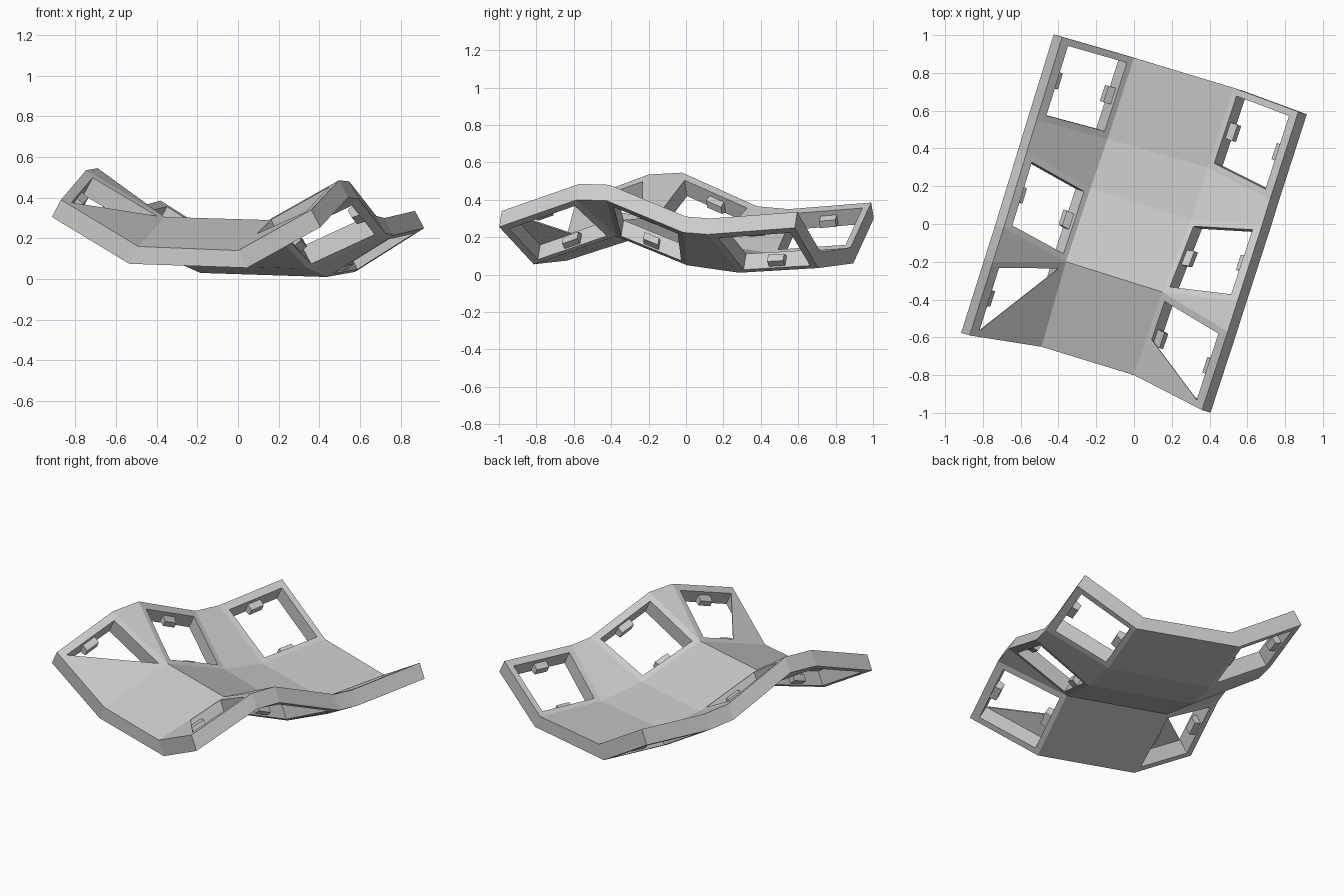
import bpy
import bmesh
from mathutils import Vector, Matrix

if "Cube" in bpy.data.objects:
    bpy.data.objects.remove(bpy.data.objects["Cube"], do_unlink=True)

grey = bpy.data.materials.new("warm_grey")
grey.use_nodes = True
colour = (0.6, 0.6, 0.6, 1)
grey.diffuse_color = colour
grey.node_tree.nodes["Principled BSDF"].inputs["Base Color"].default_value = colour

# Fold lines running front to back; the two middle ones share a point at the crest
V = Vector
rim_a = [V(p) for p in ((-.38, .99, .385), (-.516, .55, .35), (-.568, .38, .365),
                        (-.69, -.02, .545), (-.747, -.2, .535), (-.87, -.59, .39))]
fold_a = [V(p) for p in ((0, .88, .145), (-.14, .45, .115), (-.23, .19, .155),
                         (-.36, -.2, .305), (-.36, -.2, .305), (-.49, -.65, .16))]
fold_b = [V(p) for p in ((.53, .72, .12), (.39, .3, .095), (.3, .02, .135),
                         (.15, -.36, .29), (.15, -.36, .29), (0, -.8, .14))]
rim_b = [V(p) for p in ((.87, .595, .335), (.72, .13, .3), (.68, 0, .31),
                        (.547, -.41, .48), (.496, -.57, .485), (.36, -.985, .34))]
ROWS = len(rim_a)


def depth(p):
    """Vector from the upper skin to the lower skin."""
    side = 1 if p.x * .953 - p.y * .303 > 0 else -1
    return V((.045 * side, -.014 * side, -.085))


def finish(name, bm):
    bmesh.ops.recalc_face_normals(bm, faces=bm.faces)
    mesh = bpy.data.meshes.new(name)
    bm.to_mesh(mesh)
    bm.free()
    mesh.materials.append(grey)
    obj = bpy.data.objects.new(name, mesh)
    bpy.context.collection.objects.link(obj)
    return obj


def slab(name, polygons, scale=1):
    """Thicken a skin of polygons downwards into a closed shell."""
    bm = bmesh.new()
    for poly in polygons:
        points = [p for i, p in enumerate(poly) if (p - poly[i - 1]).length > 1e-4]
        bm.faces.new([bm.verts.new(p) for p in points])
    bmesh.ops.remove_doubles(bm, verts=bm.verts, dist=1e-4)
    new = bmesh.ops.extrude_face_region(bm, geom=bm.faces[:], use_keep_orig=True)
    for v in new["geom"]:
        if isinstance(v, bmesh.types.BMVert):
            v.co += depth(v.co) * scale
    return finish(name, bm)


def opening(rim, fold, i):
    """Window corners: rim back, fold back, fold front, rim front."""
    def at(u, v):
        return rim[i].lerp(fold[i], u).lerp(rim[i + 1].lerp(fold[i + 1], u), v)
    return [at(.11, .08), at(.93, .08), at(.93, .92), at(.11, .92)]


def clip(name, a, b, inward):
    """Tapered catch on a window wall, reaching into the opening."""
    along = (b - a).normalized()
    down = depth(a).normalized()
    out = along.cross(down).normalized()
    if out.dot(inward) < 0:
        out = -out
    centre = (a + b) / 2 + depth(a) * .6 + out * .018
    bm = bmesh.new()
    bmesh.ops.create_cube(bm, size=1)
    for v in bm.verts:
        taper = .7 if v.co.z > 0 else 1
        v.co = centre + along * v.co.x * .09 + down * v.co.y * .06 * taper + out * v.co.z * .045
    finish(name, bm)


# Folded shell: solid centre strip, and wings with framed windows
skin = []
windows = {}
for i in range(ROWS - 1):
    if i != 3:
        skin.append([fold_a[i], fold_b[i], fold_b[i + 1], fold_a[i + 1]])
    for side, rim, fold in (("right", rim_a, fold_a), ("left", rim_b, fold_b)):
        panel = [rim[i], fold[i], fold[i + 1], rim[i + 1]]
        if i % 2:
            skin.append(panel)
            continue
        hole = opening(rim, fold, i)
        windows[side, i] = hole
        for k in range(4):
            n = (k + 1) % 4
            skin.append([panel[k], panel[n], hole[n], hole[k]])
slab("folded_shell", skin)

# Clips on the inner and outer wall of each window
for (side, i), h in windows.items():
    place = {0: "back", 2: "middle", 4: "front"}[i]
    across = h[1] - h[0]
    clip(f"{place}_{side}_outer_clip", h[0], h[3], across)
    clip(f"{place}_{side}_inner_clip", h[1], h[2], -across)

# Thin corner webs across the two front windows
for side, start in (("right", 0), ("left", .55)):
    h = windows[side, 4]
    slab(f"front_{side}_web", [[h[1].lerp(h[2], start), h[2], h[3]]], .08)
